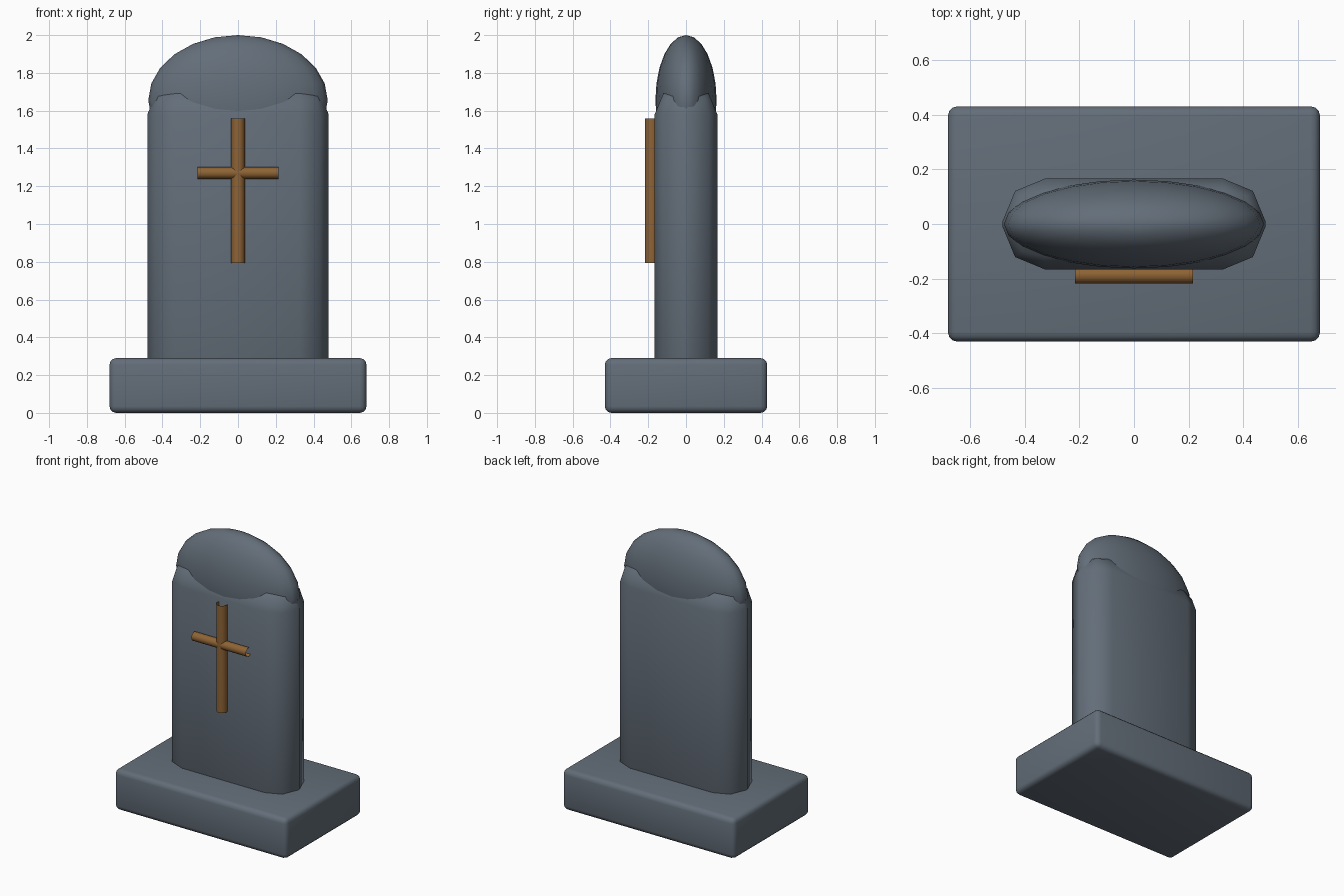
import bpy
import math

default = bpy.data.objects.get("Cube")
if default:
    bpy.data.objects.remove(default, do_unlink=True)


def material(name, color):
    m = bpy.data.materials.new(name)
    m.use_nodes = True
    m.diffuse_color = color
    m.node_tree.nodes["Principled BSDF"].inputs["Base Color"].default_value = color
    return m


stone = material("slate_grey_stone", (0.125, 0.155, 0.19, 1))
wood = material("warm_brown_wood", (0.27, 0.125, 0.035, 1))


def finish(name, mat):
    obj = bpy.context.object
    obj.name = name
    obj.data.materials.append(mat)
    bpy.ops.object.shade_smooth()
    return obj


def rounded_block(name, size, bottom, radius, segments):
    bpy.ops.mesh.primitive_cube_add(size=1, location=(0, 0, bottom + size[2] / 2))
    bpy.context.object.scale = size
    bpy.ops.object.transform_apply(location=False, rotation=False, scale=True)
    obj = finish(name, stone)
    bevel = obj.modifiers.new("rounded_edges", "BEVEL")
    bevel.width = radius
    bevel.segments = segments
    return obj


def open_rod(name, radius, length, location, rotation):
    bpy.ops.mesh.primitive_cylinder_add(
        vertices=16, radius=radius, depth=length, end_fill_type="NOTHING",
        location=location, rotation=rotation)
    return finish(name, wood)


# Plinth and upright slab
rounded_block("base_plinth", (1.36, 0.86, 0.29), 0, 0.035, 3)
rounded_block("upright_slab", (0.96, 0.332, 1.635), 0.1, 0.155, 2)

# Rounded crown sunk into the top of the slab
bpy.ops.mesh.primitive_uv_sphere_add(segments=24, ring_count=12, radius=1, location=(0, 0, 1.655))
bpy.context.object.scale = (0.475, 0.162, 0.345)
bpy.ops.object.transform_apply(location=False, rotation=False, scale=True)
finish("rounded_crown", stone)

# Cross made of two open rods, flush at the front
front = -0.218
open_rod("cross_upright", 0.037, 0.765, (0, front + 0.037, 1.175), (0, 0, 0))
open_rod("cross_bar", 0.031, 0.43, (0, front + 0.031, 1.27), (0, math.pi / 2, 0))
